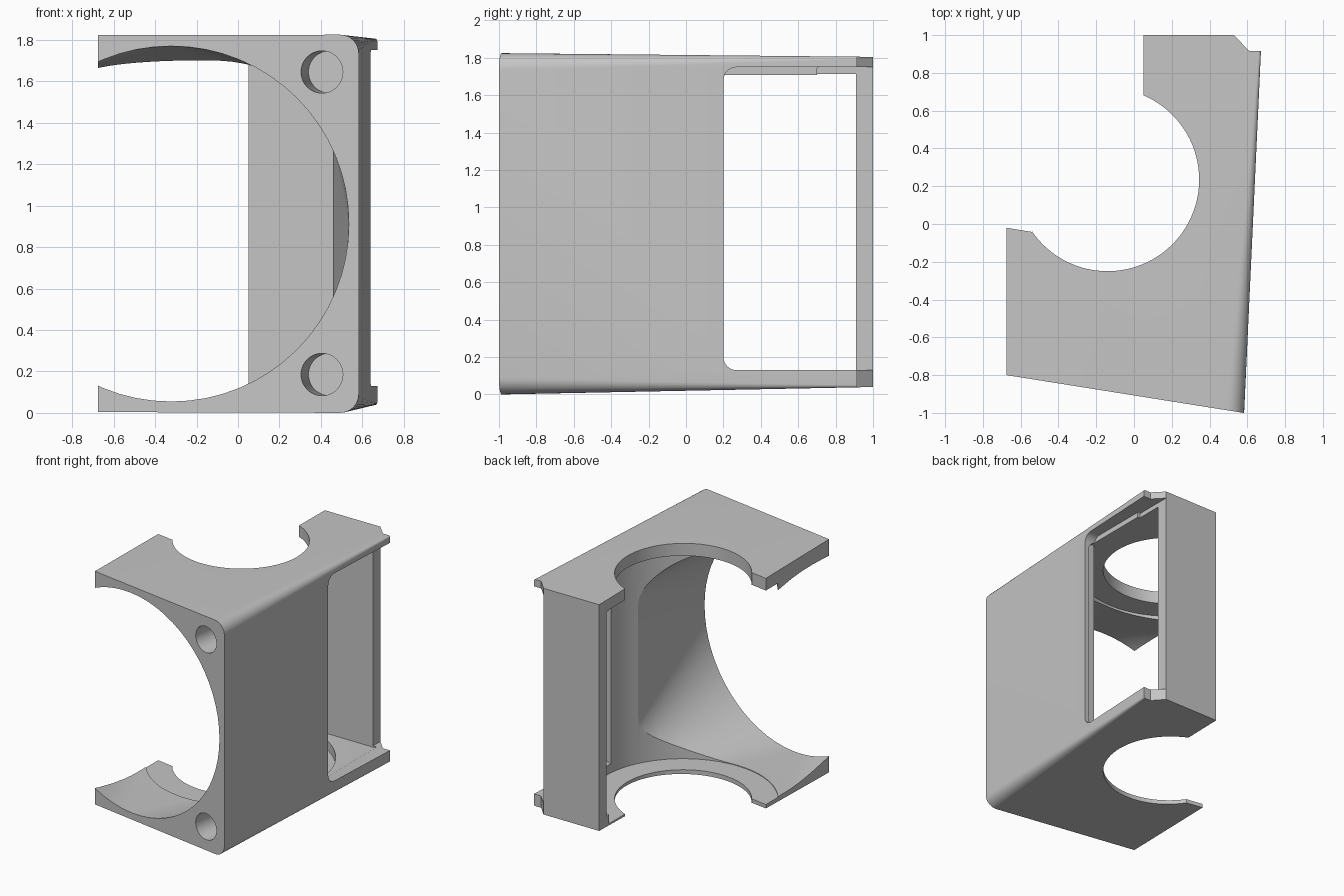
import bpy, bmesh
from math import sin, cos, pi
from mathutils import Vector

cube = bpy.data.objects.get("Cube")
if cube:
    bpy.data.objects.remove(cube, do_unlink=True)

grey = bpy.data.materials.new("plain_grey")
grey.use_nodes = True
colour = (0.56, 0.56, 0.56, 1)
grey.diffuse_color = colour
grey.node_tree.nodes["Principled BSDF"].inputs["Base Color"].default_value = colour


def loft(name, rings):
    """Closed solid skinned through rings of equal length."""
    bm = bmesh.new()
    rows = [[bm.verts.new(p) for p in ring] for ring in rings]
    n = len(rows[0])
    for a, b in zip(rows, rows[1:]):
        for i in range(n):
            j = (i + 1) % n
            bm.faces.new((a[i], a[j], b[j], b[i]))
    bm.faces.new(rows[0])
    bm.faces.new(rows[-1])
    bmesh.ops.recalc_face_normals(bm, faces=bm.faces)
    mesh = bpy.data.meshes.new(name)
    bm.to_mesh(mesh)
    bm.free()
    mesh.materials.append(grey)
    obj = bpy.data.objects.new(name, mesh)
    bpy.context.collection.objects.link(obj)
    return obj


def rounded(x0, x1, z0, z1, r, steps=8):
    """Rounded rectangle as (x, z) pairs."""
    corners = [(x1 - r, z1 - r), (x0 + r, z1 - r), (x0 + r, z0 + r), (x1 - r, z0 + r)]
    return [(cx + r * cos((q + k / steps) * pi / 2), cz + r * sin((q + k / steps) * pi / 2))
            for q, (cx, cz) in enumerate(corners) for k in range(steps + 1)]


def cylinder(name, start, end, r, n=96):
    start, end = Vector(start), Vector(end)
    turn = (end - start).to_track_quat('Z', 'Y')
    ring = [turn @ Vector((r * cos(2 * pi * i / n), r * sin(2 * pi * i / n), 0)) for i in range(n)]
    return loft(name, [[p + c for p in ring] for c in (start, end)])


def combine(target, tool, operation='DIFFERENCE'):
    mod = target.modifiers.new(tool.name, 'BOOLEAN')
    mod.object, mod.operation, mod.solver = tool, operation, 'EXACT'
    bpy.context.view_layer.objects.active = target
    bpy.ops.object.modifier_apply(modifier=mod.name)
    bpy.data.objects.remove(tool, do_unlink=True)


def front_y(x):
    return -0.908 - 0.1587 * x


# Outer shell: tapered block whose rounded edges fade towards the back
def outer(y, r):
    t = y + 1
    return [(x, y, z) for x, z in rounded(-1.2, 0.583 + 0.0465 * t, 0.02 * t, 1.825 - 0.01 * t, r)]


housing = loft("duct_housing", [outer(-1.1, 0.095), outer(1.1, 0.004)])

# Plan outline trims the block
plan = [(-0.675, -0.8), (0.62, front_y(0.62)), (0.72, 0.915), (0.61, 0.915), (0.53, 1),
        (0.05, 1), (0.05, 0.4), (-0.4, 0.2), (-0.54, -0.042), (-0.675, -0.02)]
combine(housing, loft("plan_outline", [[(x, y, z) for x, y in plan] for z in (-0.2, 2)]), 'INTERSECT')

# Duct: round at the front, blending to a lower rounded rectangle
round_end = rounded(-1.18, 0.535, 0.055, 1.77, 0.857, 16)
square_end = rounded(-1.2, 0.435, 0.055, 1.6, 0.2, 16)
rings = [[(x, front_y(x) - 0.1, z) for x, z in round_end]]
for k in range(9):
    t = k / 8
    ring = []
    for (xa, za), (xb, zb) in zip(round_end, square_end):
        x, z = xa + (xb - xa) * t, za + (zb - za) * t
        ring.append((x, front_y(x) * (1 - t) + 0.22 * t, z))
    rings.append(ring)
combine(housing, loft("duct_bore", rings))

# Rear chamber: a wide round well plus a box reaching the thin side wall
centre = (-0.14, 0.235)
combine(housing, cylinder("round_well", (*centre, 0.05), (*centre, 1.72), 0.67))
chamber = rounded(-1.2, 0.605, 0.12, 1.715, 0.08)
combine(housing, loft("rear_chamber", [[(x, y, z) for x, z in chamber] for y in (0.17, 0.908)]))

# Round ports through both plates
combine(housing, cylinder("port", (*centre, -0.2), (*centre, 2), 0.485))

# Side window, open at the rear corner
window = rounded(0.2, 0.99, 0.13, 1.75, 0.07)
combine(housing, loft("side_window", [[(x, y, z) for y, z in window] for x in (0.555, 0.8)]))
corner = rounded(0.7, 1.2, 0.13, 1.75, 0.01)
combine(housing, loft("rear_corner", [[(x, y, z) for y, z in corner] for x in (0.53, 0.8)]))

# Blind screw holes square to the front face
inward = Vector((0.157, 0.988, 0))
for z in (0.185, 1.645):
    mouth = Vector((0.405, front_y(0.405), z))
    combine(housing, cylinder("screw_hole", mouth - inward * 0.1, mouth + inward * 0.23, 0.102, 48))

bpy.ops.object.select_all(action='DESELECT')
housing.select_set(True)
bpy.context.view_layer.objects.active = housing
bpy.ops.object.shade_smooth_by_angle(angle=pi / 6)
